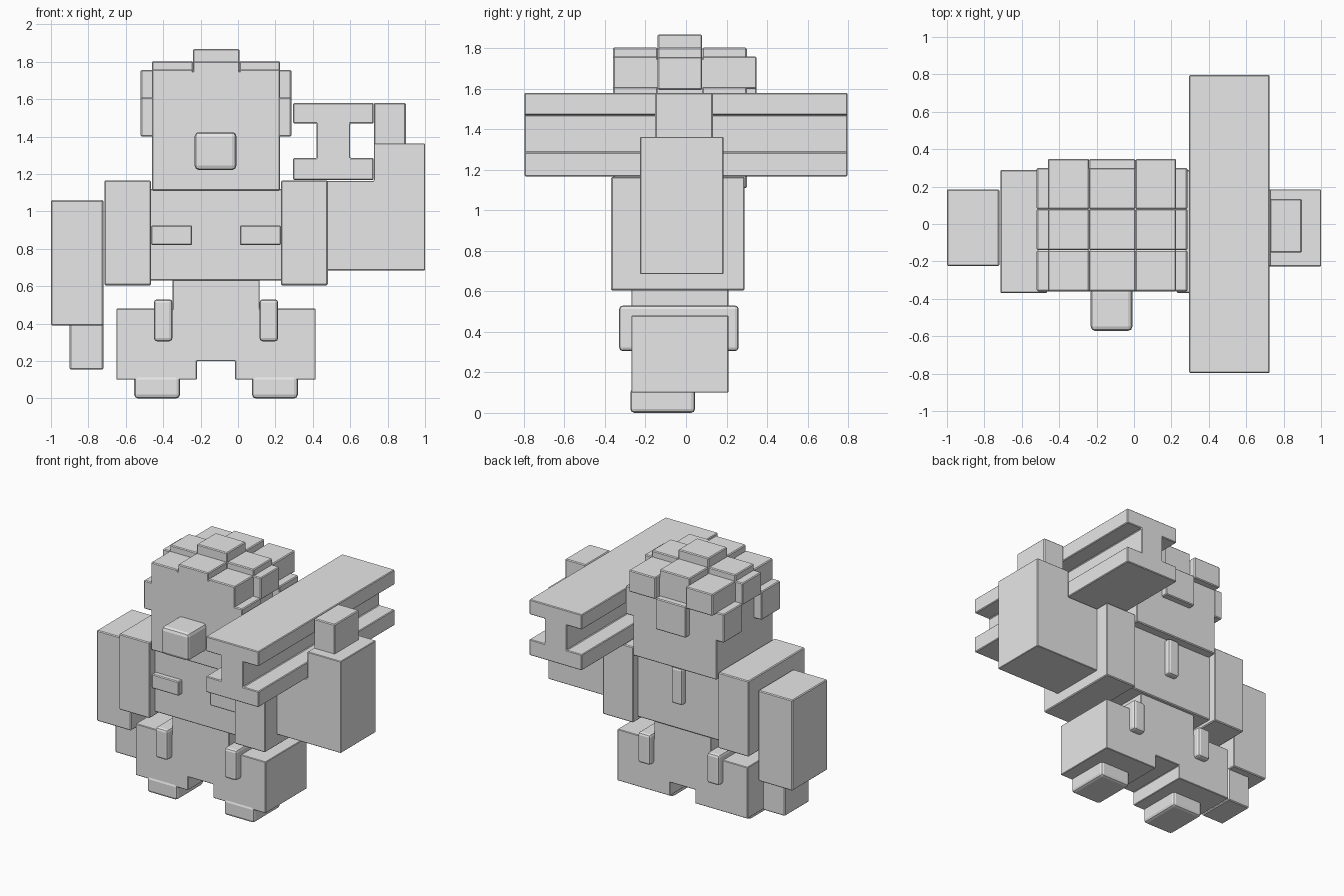
import bpy, bmesh

if "Cube" in bpy.data.objects:
    bpy.data.objects.remove(bpy.data.objects["Cube"])

grey = bpy.data.materials.new("plain grey")
grey.diffuse_color = (0.8, 0.8, 0.8, 1)
grey.use_nodes = True
grey.node_tree.nodes["Principled BSDF"].inputs["Base Color"].default_value = grey.diffuse_color
CX = -0.1175  # body centre line


def finish(name, bm, bevel, segments=1):
    if bevel:
        bmesh.ops.bevel(bm, geom=bm.edges[:], offset=bevel, segments=segments,
                        affect='EDGES', profile=0.5)
    bmesh.ops.recalc_face_normals(bm, faces=bm.faces[:])
    me = bpy.data.meshes.new(name)
    bm.to_mesh(me)
    bm.free()
    me.materials.append(grey)
    ob = bpy.data.objects.new(name, me)
    bpy.context.collection.objects.link(ob)
    return ob


def box(name, x, y, z, bevel=0.006, segments=1):
    bm = bmesh.new()
    bmesh.ops.create_cube(bm, size=1)
    for v in bm.verts:
        v.co = [(a[0] + a[1]) / 2 + c * (a[1] - a[0]) for a, c in zip((x, y, z), v.co)]
    return finish(name, bm, bevel, segments)


def pair(name, x, y, z, bevel=0.006, segments=1):
    """Box plus its mirror image across the body centre line."""
    box(name + "_left", x, y, z, bevel, segments)
    box(name + "_right", (2 * CX - x[1], 2 * CX - x[0]), y, z, bevel, segments)


def extrude(name, pts, y0, y1, bevel=0.004):
    """Extrude an x-z outline along y."""
    bm = bmesh.new()
    f = bm.faces.new([bm.verts.new((x, y0, z)) for x, z in pts])
    r = bmesh.ops.extrude_face_region(bm, geom=[f])
    for v in r["geom"]:
        if isinstance(v, bmesh.types.BMVert):
            v.co.y = y1
    return finish(name, bm, bevel)


# Feet, legs with hips, and leg straps
pair("foot", (-0.555, -0.31), (-0.275, 0.045), (0, 0.12), 0.02, 2)
half = [(-0.22, 0.2), (-0.22, 0.1), (-0.65, 0.1), (-0.65, 0.48), (-0.35, 0.48), (-0.35, 0.64)]
extrude("legs", half + [(2 * CX - x, z) for x, z in reversed(half)], -0.27, 0.21)
pair("leg_strap", (-0.45, -0.35), (-0.33, 0.26), (0.305, 0.53), 0.018, 2)

# Torso with front pockets and a back strip
box("torso", (-0.47, 0.235), (-0.305, 0.235), (0.63, 1.12))
pair("pocket", (-0.465, -0.245), (-0.345, -0.29), (0.82, 0.925))
box("back_strip", (CX - 0.045, CX + 0.045), (0.22, 0.28), (0.83, 1.1), 0.015, 2)

# Shoulders
pair("shoulder", (-0.715, -0.465), (-0.37, 0.29), (0.605, 1.165))

# Lowered arm and hand
box("lowered_arm", (-1.0, -0.72), (-0.225, 0.185), (0.39, 1.06))
box("lowered_hand", (-0.9, -0.72), (-0.15, 0.13), (0.155, 0.4))

# Raised arm and hand holding the beam
extrude("raised_arm", [(0.475, 0.685), (1.0, 0.685), (1.0, 1.363), (0.727, 1.363),
                       (0.727, 1.163), (0.475, 1.163)], -0.227, 0.185)
box("raised_hand", (0.727, 0.897), (-0.152, 0.133), (1.35, 1.58))

# I-beam on the shoulder
beam = [(0.295, 1.168), (0.725, 1.168), (0.725, 1.285), (0.6, 1.285), (0.6, 1.47),
        (0.725, 1.47), (0.725, 1.58), (0.295, 1.58), (0.295, 1.47), (0.42, 1.47),
        (0.42, 1.285), (0.295, 1.285)]
extrude("beam", beam, -0.797, 0.797, 0.005)

# Head and nose
box("head", (-0.46, 0.225), (-0.36, 0.3), (1.11, 1.75))
box("nose", (-0.232, -0.008), (-0.572, -0.34), (1.22, 1.425), 0.025, 2)

# Hair blocks: checkered heights on top
cols = [(-0.46, -0.24), (-0.24, 0.008), (0.008, 0.225)]
rows = [(-0.36, -0.14), (-0.14, 0.08), (0.08, 0.3)]
for i, x in enumerate(cols):
    for j, y in enumerate(rows):
        mid = (i == 1) + (j == 1)
        top = (1.76, 1.803, 1.868)[mid]
        if j == 2 and i != 1:
            y = (0.08, 0.348)  # back corners overhang
        box(f"hair_top_{i}{j}", x, y, (1.6, top))

# Hair blocks on the sides and back
pair("sideburn", (-0.52, -0.45), (-0.36, -0.14), (1.4, 1.61))
pair("side_hair", (-0.52, -0.45), (-0.14, 0.08), (1.595, 1.757))
pair("rear_side_hair", (-0.52, -0.45), (0.08, 0.3), (1.4, 1.61))
box("back_hair", (-0.24, 0.008), (0.28, 0.348), (1.38, 1.61))
